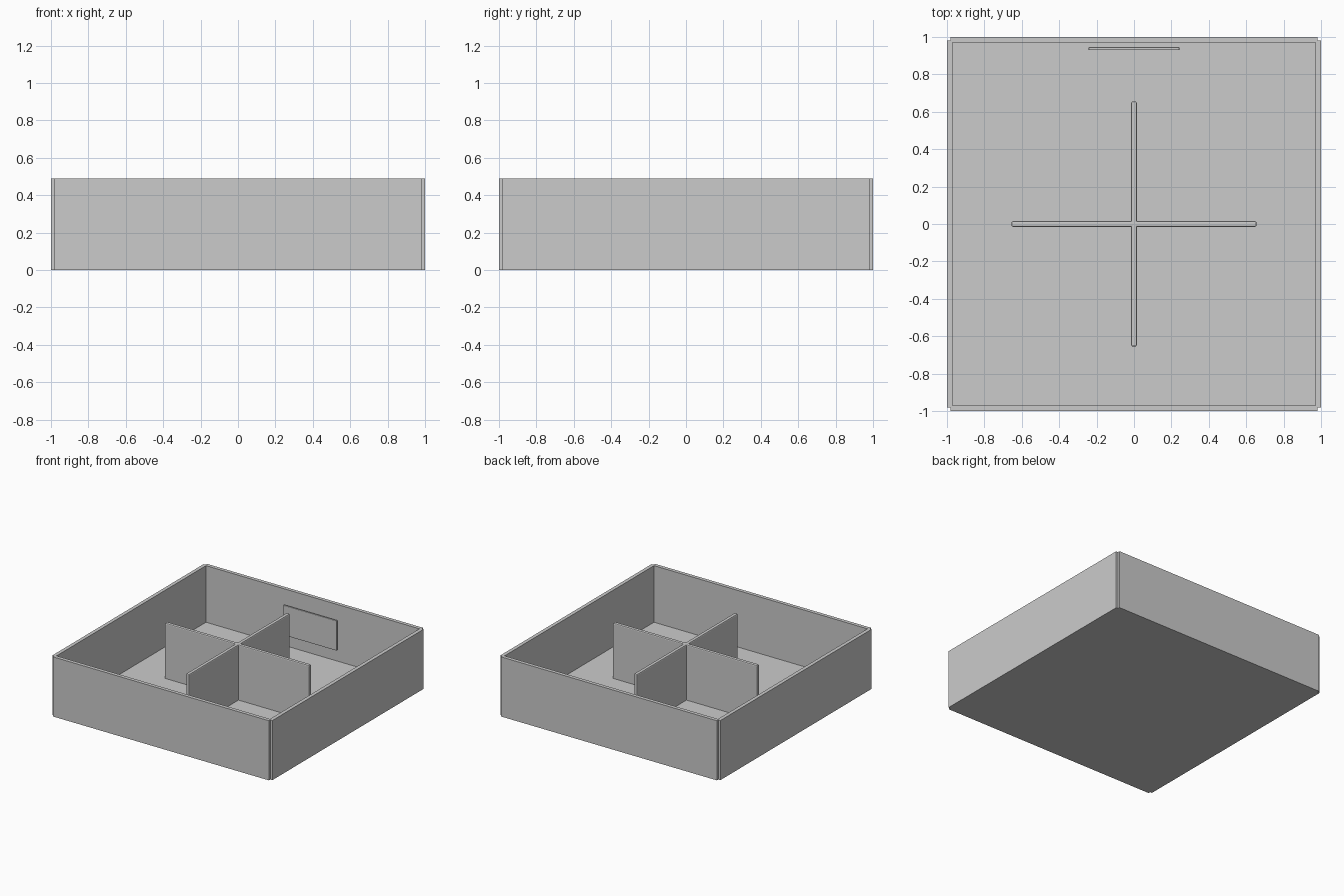
import bpy

if "Cube" in bpy.data.objects:
    bpy.data.objects.remove(bpy.data.objects["Cube"])

def box(name, x, y, z, bevel=0.0):
    """Box from (min, max) ranges on each axis, with optional rounded edges."""
    bpy.ops.mesh.primitive_cube_add(size=1, location=[sum(r) / 2 for r in (x, y, z)])
    ob = bpy.context.object
    ob.name = name
    ob.scale = [r[1] - r[0] for r in (x, y, z)]
    bpy.ops.object.transform_apply(location=False, rotation=False, scale=True)
    if bevel:
        m = ob.modifiers.new("edge_bevel", 'BEVEL')
        m.width = bevel
        m.segments = 2
    return ob

H = 0.49      # wall height
T = 0.03      # wall thickness
L = 0.982     # half wall length, leaving a small notch at each corner
FLOOR = 0.025

# Floor panel
box("floor", (-L, L), (-L, L), (0, FLOOR))

# Four outer walls
for s, fb, lr in ((-1, "front", "left"), (1, "back", "right")):
    span = sorted((s * (1 - T), s))
    box(fb + "_wall", (-L, L), span, (0, H))
    box(lr + "_wall", span, (-L, L), (0, H))

# Crossed dividers in the middle
box("divider_x", (-0.655, 0.655), (-0.015, 0.015), (0.015, 0.48), 0.008)
box("divider_y", (-0.015, 0.015), (-0.655, 0.655), (0.015, 0.48), 0.008)

# Small panel just in front of the back wall
box("label_panel", (-0.243, 0.243), (0.93, 0.946), (0.13, 0.375), 0.004)
